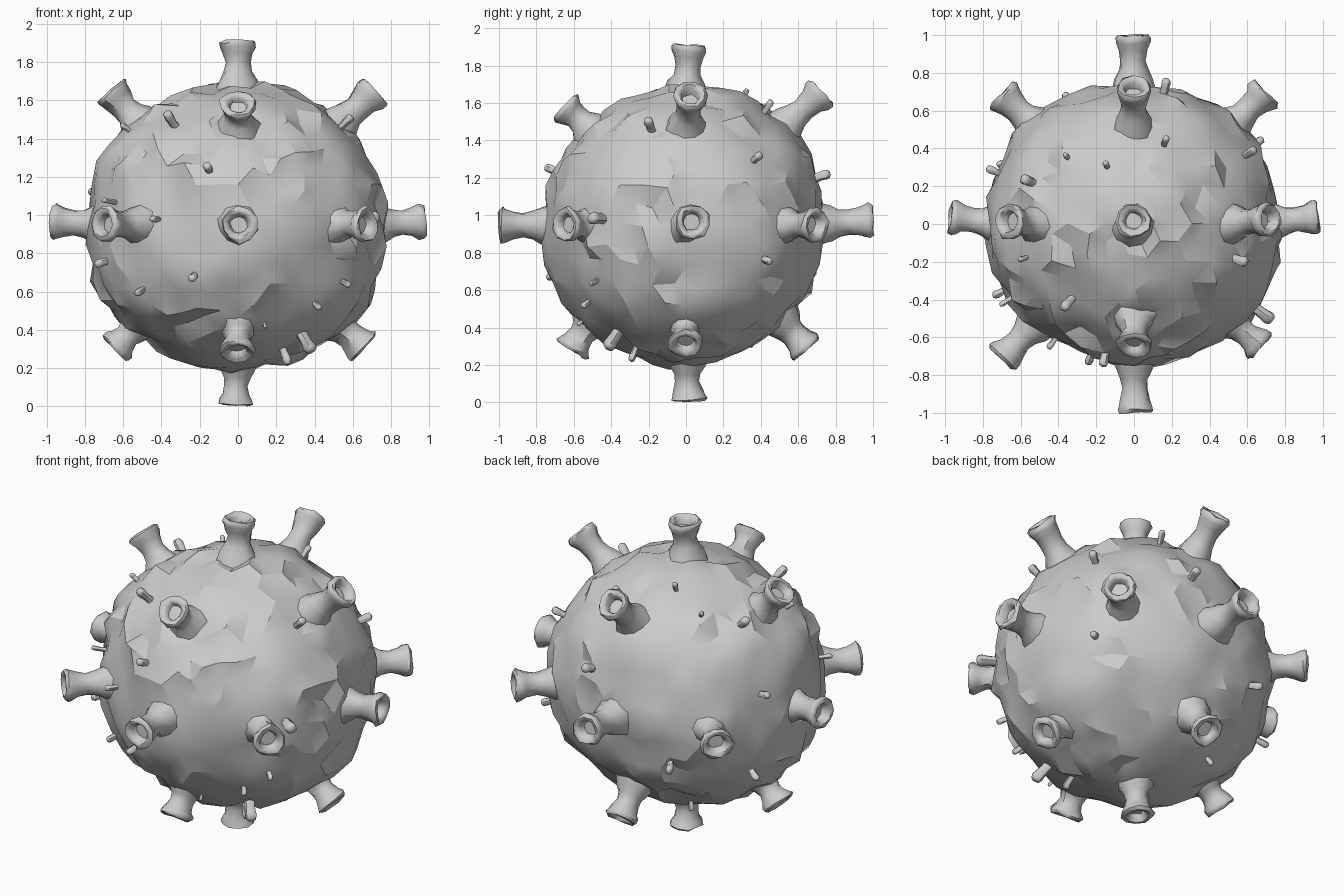
import bpy, bmesh, math, random
from mathutils import Vector, noise

random.seed(4)
if "Cube" in bpy.data.objects:
    bpy.data.objects.remove(bpy.data.objects["Cube"], do_unlink=True)

CENTRE = Vector((0, 0, 0.95))

grey = bpy.data.materials.new("plain_grey")
grey.use_nodes = True
grey.diffuse_color = (0.6, 0.6, 0.6, 1)
shader = grey.node_tree.nodes["Principled BSDF"]
shader.inputs["Base Color"].default_value = (0.6, 0.6, 0.6, 1)
shader.inputs["Roughness"].default_value = 0.8


def finish(name, bm, angle):
    """Turn a bmesh into a shaded object centred on the body."""
    bmesh.ops.recalc_face_normals(bm, faces=bm.faces)
    mesh = bpy.data.meshes.new(name)
    bm.to_mesh(mesh)
    bm.free()
    mesh.materials.append(grey)
    obj = bpy.data.objects.new(name, mesh)
    obj.location = CENTRE
    bpy.context.collection.objects.link(obj)
    bpy.ops.object.select_all(action='DESELECT')
    obj.select_set(True)
    bpy.context.view_layer.objects.active = obj
    bpy.ops.object.shade_smooth_by_angle(angle=math.radians(angle))


def lathe(name, start, end, profile, size, sides, wobble):
    """Wobbly turned shape from start to end; profile is (fraction, radius)."""
    bm = bmesh.new()
    axis = end - start
    turn = axis.to_track_quat('Z', 'Y')
    twist = random.uniform(0, math.tau)
    lobes = [random.uniform(1 - wobble, 1 + wobble) for _ in range(sides)]
    rings = []
    for t, radius in profile:
        ring = []
        for i in range(sides):
            a = twist + math.tau * i / sides
            r = radius * size * lobes[i] * random.uniform(1 - wobble, 1 + wobble)
            lift = random.uniform(-wobble, wobble) * radius
            p = Vector((r * math.cos(a), r * math.sin(a), t * axis.length + lift))
            ring.append(bm.verts.new(start + turn @ p))
        rings.append(ring)
    for low, high in zip(rings, rings[1:]):
        for i in range(sides):
            j = (i + 1) % sides
            bm.faces.new((low[i], low[j], high[j], high[i]))
    bm.faces.new(rings[0][::-1])
    bm.faces.new(rings[-1])
    finish(name, bm, 50)


# Lumpy body: radii every 30 degrees around three crossing outlines
OUTLINES = {
    (0, 2): (.77, .78, .78, .75, .77, .81, .80, .83, .78, .77, .79, .82),
    (1, 2): (.72, .78, .78, .75, .75, .77, .79, .80, .77, .77, .75, .75),
    (0, 1): (.77, .79, .78, .78, .78, .80, .79, .81, .75, .77, .77, .81),
}
GRAIN = Vector((.6, -.3, .75)).normalized()


def body_radius(d):
    total = weight = 0
    for (a, b), radii in OUTLINES.items():
        step = (math.atan2(d[b], d[a]) % math.tau) / math.tau * 12
        i, f = int(step) % 12, step % 1
        r = radii[i] * (1 - f) + radii[(i + 1) % 12] * f
        w = (1 - abs(d[3 - a - b])) ** 3 + 1e-6
        total, weight = total + r * w, weight + w
    return total / weight - 0.014


bm = bmesh.new()
bmesh.ops.create_icosphere(bm, subdivisions=4, radius=1)
for v in bm.verts:
    d = v.co.normalized()
    streaked = d - GRAIN * d.dot(GRAIN) * 0.65
    bumps = 0.015 * noise.noise(streaked * 5) + 0.045 * noise.noise(streaked * 10 + CENTRE)
    side = Vector([random.uniform(-.018, .018) for _ in range(3)])
    v.co = d * (body_radius(d) + bumps + random.uniform(-.004, .004)) + side * 0.8
finish("body", bm, 25)

# Hollow-ended spikes: tip positions along the axes and the diagonals
SPIKE = ((0, .125), (.26, .098), (.42, .074), (.58, .066), (.76, .077), (.88, .092),
         (.95, .097), (1, .085), (.99, .066), (.93, .052), (.82, .044))
TIPS = (
    (0, .02, .96), (-.015, .01, -.945), (.975, .035, .02), (-.975, .035, .02),
    (.005, -1, 0), (-.005, 1, .02),
    (.72, .025, .7), (-.67, .015, .7), (-.645, 0, -.65), (.66, 0, -.645),
    (0, -.65, .635), (0, .73, .71), (0, .645, -.67), (-.005, -.61, -.67),
    (.7, .7, 0), (-.7, .69, 0), (-.705, -.715, 0), (.675, -.65, 0),
)
for tip in TIPS:
    root = Vector([round(c) for c in tip]).normalized() * 0.69
    lathe("spike", root, Vector(tip), SPIKE, 1, 10, 0.07)

# Small club-shaped nubs: direction from the centre and size
NUB = ((0, .021), (.4, .018), (.65, .02), (.82, .022), (.95, .018), (1, .009))
NUBS = (
    (-.35, -.42, .55, 1.2), (-.16, -.73, .3, 1.1), (-.44, -.64, .03, .8),
    (-.66, -.4, .12, .7), (-.68, -.35, -.19, 1), (-.5, -.5, -.34, .9),
    (-.23, -.7, -.27, 1), (.41, -.53, -.42, .8), (.55, -.48, -.3, .8),
    (.35, -.38, -.6, 1.6), (.25, -.28, -.69, 1), (.14, -.56, -.52, .5),
    (.58, -.2, .55, 1.2), (-.54, .22, .53, 1.3), (-.58, -.18, .5, .7),
    (-.15, .32, .71, .8), (-.36, .36, .6, .7), (.17, .45, .65, .9),
    (.6, .37, .35, 1.1), (.17, .75, .27, 1.2), (.65, .43, -.19, 1),
    (-.35, .66, -.25, 1.1), (-.65, .29, -.32, 1), (-.71, .27, .16, 1),
    (-.28, .35, -.65, .7), (.62, -.43, .03, 1.6),
)
for x, y, z, size in NUBS:
    d = Vector((x, y, z)).normalized()
    base = body_radius(d)
    lathe("nub", d * (base - .05), d * (base + .068 * size), NUB, size, 7, 0.08)
